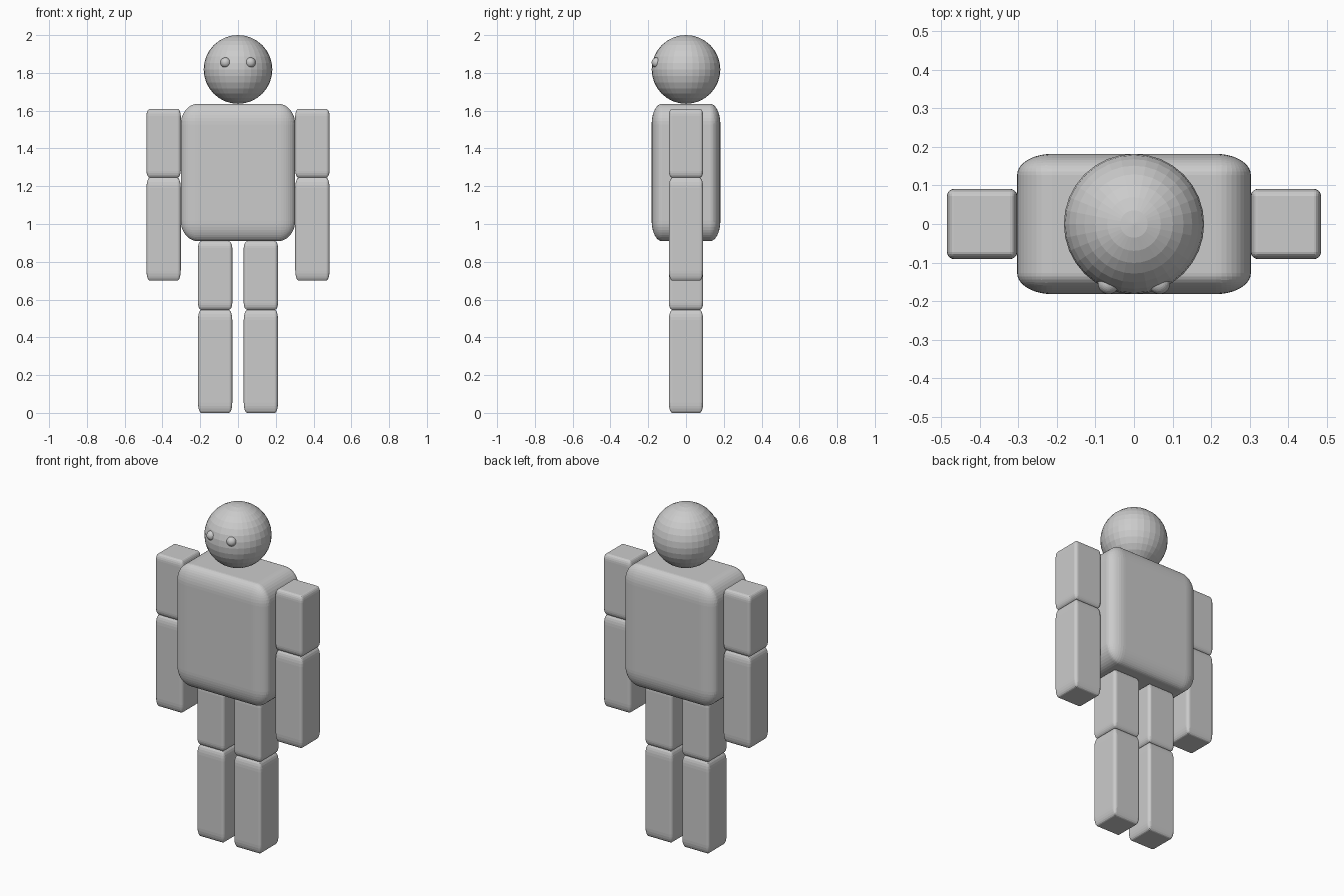
import bpy, bmesh

if "Cube" in bpy.data.objects:
    bpy.data.objects.remove(bpy.data.objects["Cube"])

U = 2 / 11  # proportion unit: the figure is eleven units tall


def add_mesh(name, bm, loc, half):
    for v in bm.verts:
        v.co = [c * h for c, h in zip(v.co, half)]
    mesh = bpy.data.meshes.new(name)
    bm.to_mesh(mesh)
    bm.free()
    obj = bpy.data.objects.new(name, mesh)
    obj.location = loc
    bpy.context.collection.objects.link(obj)
    return obj


def rounded_box(name, loc, half, bevel, segments):
    # bevel a cube first, then stretch it, so the rounding stretches too
    bm = bmesh.new()
    bmesh.ops.create_cube(bm, size=2)
    bmesh.ops.bevel(bm, geom=bm.edges[:], offset=bevel, offset_type='OFFSET',
                    segments=segments, profile=0.5, affect='EDGES')
    return add_mesh(name, bm, loc, half)


def ball(name, loc, radius):
    bm = bmesh.new()
    bmesh.ops.create_uvsphere(bm, u_segments=32, v_segments=16, radius=1)
    return add_mesh(name, bm, loc, (radius,) * 3)


# Head and torso
ball("head", (0, 0, 10 * U), U)
rounded_box("torso", (0, 0, 7 * U), (U * 5 / 3, U, 2 * U), 0.3, 10)

# Paired parts: eyes, arms and legs
for side, s in (("left", 1), ("right", -1)):
    ball(f"{side}_eye", (s * 0.066, -0.85 * U, 10.2 * U), 0.15 * U)
    for limb, x, top in (("arm", U * 13 / 6, 8.85 * U), ("leg", U * 2 / 3, 5 * U)):
        rounded_box(f"{side}_upper_{limb}", (s * x, 0, top - U),
                    (U / 2, U / 2, U), 0.2, 5)
        rounded_box(f"{side}_lower_{limb}", (s * x, 0, top - 3.5 * U),
                    (U / 2, U / 2, 1.5 * U), 0.2, 5)
